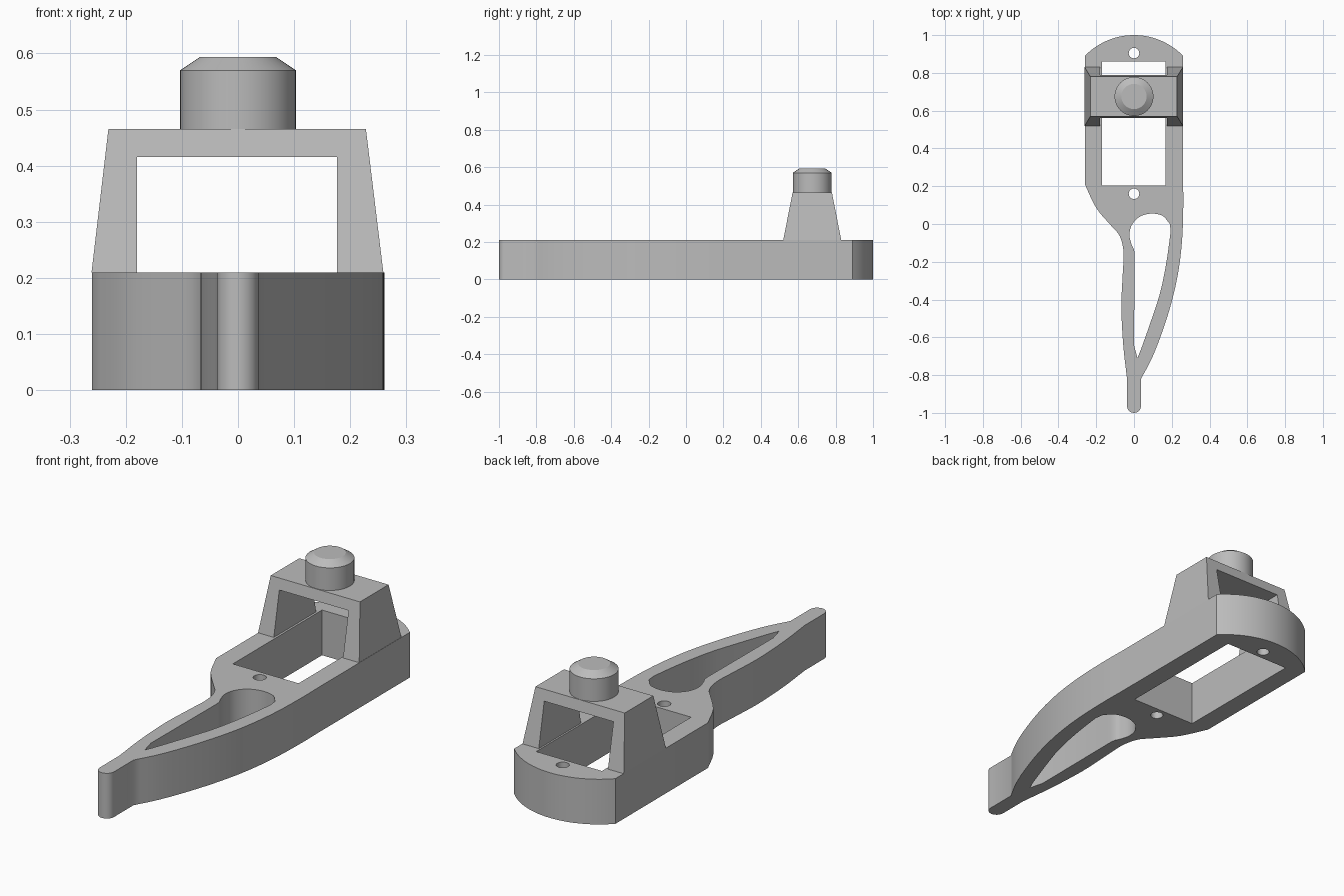
import bpy, bmesh
from math import cos, sin, pi, radians
from mathutils import Vector

if "Cube" in bpy.data.objects:
    bpy.data.objects.remove(bpy.data.objects["Cube"], do_unlink=True)

PLATE_TOP = 0.21
BEAM_TOP = 0.465
BRIDGE_Y = 0.675

grey = bpy.data.materials.new("plain grey")
grey.use_nodes = True
grey.diffuse_color = (0.5, 0.5, 0.5, 1)
grey.node_tree.nodes["Principled BSDF"].inputs["Base Color"].default_value = (0.5, 0.5, 0.5, 1)


def finish(bm, name):
    bmesh.ops.recalc_face_normals(bm, faces=bm.faces)
    mesh = bpy.data.meshes.new(name)
    bm.to_mesh(mesh)
    bm.free()
    mesh.materials.append(grey)
    obj = bpy.data.objects.new(name, mesh)
    bpy.context.collection.objects.link(obj)
    bpy.ops.object.select_all(action="DESELECT")
    obj.select_set(True)
    bpy.context.view_layer.objects.active = obj
    bpy.ops.object.shade_smooth_by_angle(angle=radians(30))
    return obj


def arc(cx, cy, r, start, end, steps):
    angles = [radians(start + (end - start) * i / steps) for i in range(steps + 1)]
    return [(cx + r * cos(a), cy + r * sin(a)) for a in angles]


def smooth(points, steps=4):
    """Smooth curve passing through the points."""
    p = [Vector(q) for q in points]
    p = [2 * p[0] - p[1]] + p + [2 * p[-1] - p[-2]]
    out = []
    for a, b, c, d in zip(p, p[1:], p[2:], p[3:]):
        for i in range(steps):
            t = i / steps
            out.append(tuple(0.5 * (2 * b + (c - a) * t + (2 * a - 5 * b + 4 * c - d) * t ** 2
                                    + (3 * b - a - 3 * c + d) * t ** 3)))
    return out + [tuple(p[-2])]


# Plate outline: rounded back, waisted left flank, narrow tip, bowed right flank
left_flank = smooth([(-0.26, 0.21), (-0.2, 0.085), (-0.12, -0.01), (-0.075, -0.065),
                     (-0.055, -0.15), (-0.06, -0.27), (-0.067, -0.44), (-0.057, -0.64), (-0.037, -0.82)])
right_flank = smooth([(0.037, -0.82), (0.095, -0.71), (0.15, -0.57), (0.2, -0.41),
                      (0.235, -0.25), (0.255, -0.08), (0.261, 0.1), (0.26, 0.21)])
back_arc = arc(0, 0.637, 0.363, 44.2, 135.8, 24)
outline = back_arc + left_flank + arc(0, -0.963, 0.037, 180, 360, 12) + right_flank

# Openings: rectangular window, two screw holes, teardrop slot
window = [(-0.17, 0.205), (0.168, 0.205), (0.168, 0.86), (-0.17, 0.86)]
screw_holes = [arc(0, y, 0.028, 0, 360, 24)[:-1] for y in (0.16, 0.905)]
slot = (smooth([(0.018, -0.71), (0.04, -0.655), (0.098, -0.49), (0.14, -0.357), (0.172, -0.2), (0.194, -0.04)])
        + smooth([(0.19, 0.0), (0.15, 0.044), (0.087, 0.055), (0.026, 0.036), (-0.013, -0.008),
                  (-0.024, -0.06), (-0.012, -0.11), (0.002, -0.145), (0.003, -0.22)])
        + [(0.0, -0.64)])

bm = bmesh.new()
edges = []
for loop in [outline, window, slot] + screw_holes:
    verts = [bm.verts.new((x, y, 0)) for x, y in loop]
    edges += [bm.edges.new((v, verts[i - 1])) for i, v in enumerate(verts)]
bmesh.ops.triangle_fill(bm, use_beauty=True, use_dissolve=False, edges=edges, normal=(0, 0, 1))
top = bmesh.ops.extrude_face_region(bm, geom=bm.faces[:])["geom"]
bmesh.ops.translate(bm, vec=(0, 0, PLATE_TOP), verts=[g for g in top if isinstance(g, bmesh.types.BMVert)])
finish(bm, "base_plate")

# Bridge: arch profile whose depth tapers with height
arch = [(-0.261, PLATE_TOP), (-0.231, BEAM_TOP), (0.228, BEAM_TOP), (0.259, PLATE_TOP),
        (0.176, PLATE_TOP), (0.176, 0.415), (-0.18, 0.415), (-0.18, PLATE_TOP)]


def half_depth(z):
    return 0.155 - 0.05 * (z - PLATE_TOP) / (BEAM_TOP - PLATE_TOP)


bm = bmesh.new()
front, back = [[bm.verts.new((x, BRIDGE_Y + side * half_depth(z), z)) for x, z in arch] for side in (-1, 1)]
bm.faces.new(front)
bm.faces.new(back)
for i in range(len(arch)):
    bm.faces.new((front[i - 1], front[i], back[i], back[i - 1]))
finish(bm, "bridge")

# Knob: cylinder with a chamfered top
bm = bmesh.new()
rings = []
for r, z in [(0.103, BEAM_TOP - 0.01), (0.103, 0.57), (0.067, 0.594)]:
    rings.append([bm.verts.new((x, y, z)) for x, y in arc(0, BRIDGE_Y, r, 0, 360, 48)[:-1]])
for low, high in zip(rings, rings[1:]):
    for i in range(len(low)):
        bm.faces.new((low[i - 1], low[i], high[i], high[i - 1]))
bm.faces.new(rings[0])
bm.faces.new(rings[-1])
finish(bm, "knob")
